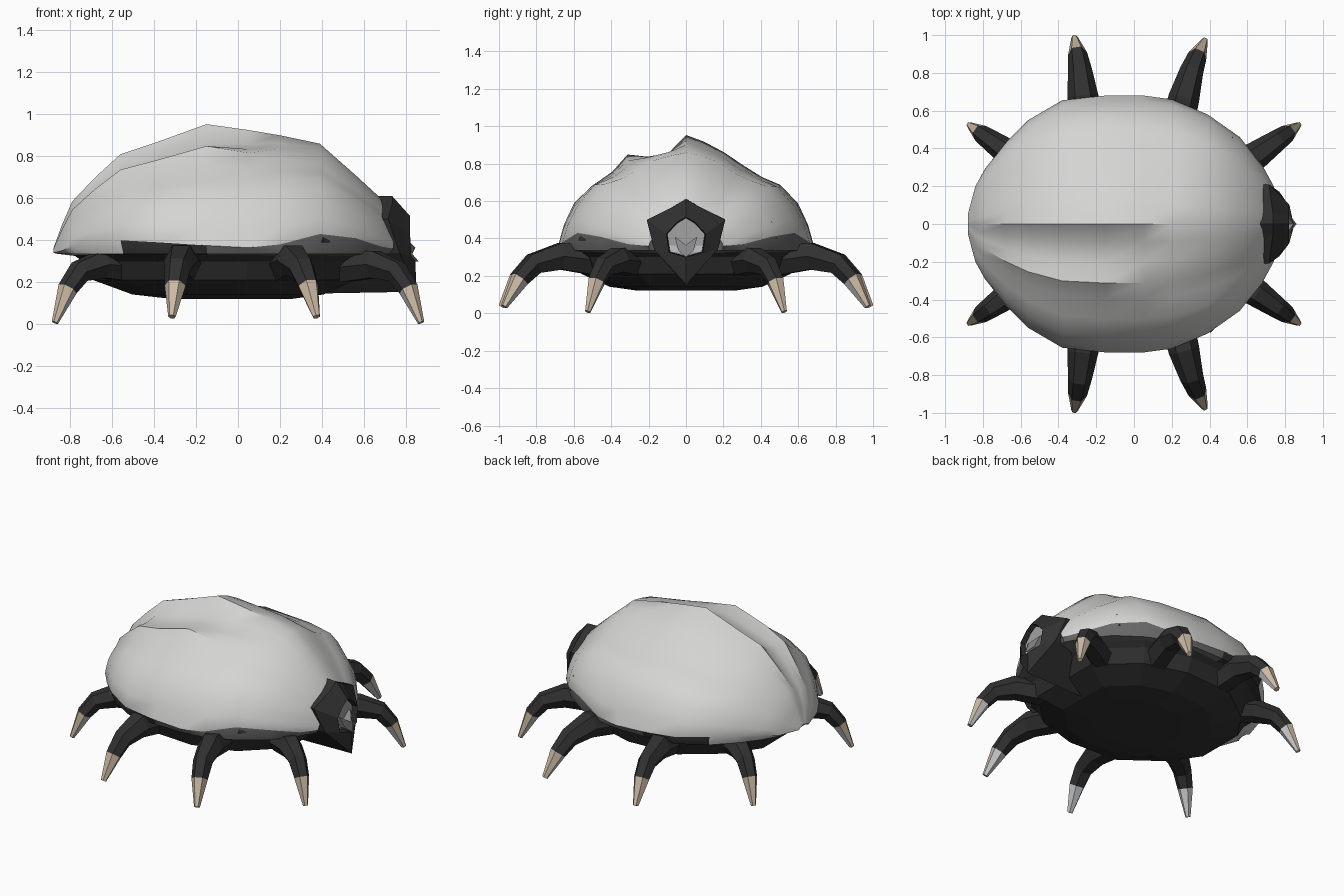
import bpy, bmesh, math
from mathutils import Vector, Matrix

cube = bpy.data.objects.get("Cube")
if cube:
    bpy.data.objects.remove(cube)


def material(name, r, g, b):
    m = bpy.data.materials.new(name)
    m.use_nodes = True
    m.diffuse_color = (r, g, b, 1)
    m.node_tree.nodes["Principled BSDF"].inputs["Base Color"].default_value = (r, g, b, 1)
    return m


SHELL = material("pale_shell", .66, .66, .65)
RIM = material("shadow_grey", .14, .14, .14)
DARK = material("charcoal", .03, .03, .03)
TAN = material("tan_claw", .6, .49, .37)
GREY = material("light_grey", .55, .56, .57)
FACE = material("face_grey", .36, .36, .37)
NOSE = material("mid_grey", .25, .25, .26)


def finish(bm, name, mats, smooth=None):
    bmesh.ops.recalc_face_normals(bm, faces=bm.faces)
    mesh = bpy.data.meshes.new(name)
    bm.to_mesh(mesh)
    bm.free()
    for m in mats:
        mesh.materials.append(m)
    ob = bpy.data.objects.new(name, mesh)
    bpy.context.collection.objects.link(ob)
    if smooth:
        bpy.ops.object.select_all(action="DESELECT")
        ob.select_set(True)
        bpy.context.view_layer.objects.active = ob
        bpy.ops.object.shade_smooth_by_angle(angle=math.radians(smooth))


def loft(bm, rings):
    """Join closed rings of points with quads and cap both ends."""
    loops = [[bm.verts.new(p) for p in ring] for ring in rings]
    n = len(loops[0])
    for a, b in zip(loops, loops[1:]):
        for i in range(n):
            j = (i + 1) % n
            bm.faces.new((a[i], a[j], b[j], b[i]))
    bm.faces.new(loops[0])
    bm.faces.new(loops[-1])


# Shell stations: x, half width, rim height, ridge height
STATIONS = [(-.88, .05, .34, .36), (-.84, .2, .35, .47), (-.79, .29, .37, .585),
            (-.68, .43, .39, .7), (-.56, .55, .4, .81), (-.38, .655, .39, .87),
            (-.15, .68, .375, .953), (.05, .68, .365, .925), (.2, .66, .38, .9),
            (.39, .58, .43, .86), (.56, .46, .41, .71), (.68, .31, .37, .6), (.74, .2, .36, .48)]
# Cross-section: fraction of half width, ridged height, even height
SECTION = [(-1, 0, 0), (-.96, .17, .17), (-.88, .37, .37), (-.74, .53, .61), (-.58, .66, .68),
           (-.46, .82, .78), (-.3, .8, .9), (-.14, .83, .96), (0, 1, 1),
           (.14, .94, .96), (.3, .84, .88), (.45, .72, .74), (.6, .61, .65),
           (.74, .54, .58), (.88, .37, .37), (.96, .17, .17), (1, 0, 0)]


def build_shell():
    bm = bmesh.new()
    rows = []
    for x, w, rim, top in STATIONS:
        even = min(1, max(0, (x + .1) / .4))
        rows.append([bm.verts.new((x, t * w, rim + (top - rim) * (a + (b - a) * even)))
                     for t, a, b in SECTION])
    for a, b in zip(rows, rows[1:]):
        for i in range(len(SECTION) - 1):
            bm.faces.new((a[i], a[i + 1], b[i + 1], b[i]))
    # Turned-under rim: pale at the rear, dark on the flanks, grey at the front
    for scale, z in ((.975, .335), (.85, .32)):
        edges = [e for e in bm.edges if e.is_boundary]
        new = bmesh.ops.extrude_edge_only(bm, edges=edges)["geom"]
        for v in new:
            if isinstance(v, bmesh.types.BMVert):
                v.co = (v.co.x * scale, v.co.y * scale, z)
        for f in new:
            if isinstance(f, bmesh.types.BMFace):
                x = f.calc_center_median().x
                f.material_index = 0 if x < -.6 else 2 if x < -.1 else 1
    finish(bm, "shell", [SHELL, RIM, DARK], 35)


def build_body():
    bm = bmesh.new()
    half = [(x, w) for x, w, _, _ in STATIONS[1::2]]
    outline = half + [(x, -w) for x, w in reversed(half)]
    levels = [(.96, .345), (.88, .3), (.82, .21), (.6, .142), (.38, .121)]
    loft(bm, [[(x * s, y * s, z) for x, y in outline] for s, z in levels])
    finish(bm, "body", [DARK])


# Legs: centre line points with radius
CORNER = [(.5, .28, .27, .08), (.65, .365, .285, .075), (.755, .44, .25, .058),
          (.812, .48, .168, .048), (.872, .525, .008, .016)]
SIDE = [(.22, .48, .28, .09), (.265, .67, .305, .082), (.305, .81, .265, .063),
        (.335, .888, .183, .051), (.374, .972, .036, .018)]
REAR_SIDE = [(x * .4 + .165, y * 1.02 - .005, z, r) for x, y, z, r in SIDE]


def leg_rings(path):
    pts = [Vector(p[:3]) for p in path]
    rings = []
    for i, p in enumerate(pts):
        along = (pts[min(i + 1, len(pts) - 1)] - pts[max(i - 1, 0)]).normalized()
        side = Vector((0, 0, 1)).cross(along).normalized()
        up = along.cross(side)
        r = path[i][3]
        rings.append([p + side * r * math.cos(k * math.pi / 3) + up * r * math.sin(k * math.pi / 3)
                      for k in range(6)])
    return rings


def build_leg(name, path, sx, sy):
    rings = leg_rings([(x * sx, y * sy, z, r) for x, y, z, r in path])
    bm = bmesh.new()
    loft(bm, rings[:4])
    finish(bm, name + "_leg", [DARK])
    bm = bmesh.new()
    loft(bm, rings[3:])
    bmesh.ops.recalc_face_normals(bm, faces=bm.faces)
    outward = Vector((path[4][0] * sx, path[4][1] * sy, 0)).normalized()
    for f in bm.faces:  # inner sides of the claw are grey
        if f.normal.dot(outward) < -.2:
            f.material_index = 1
    finish(bm, name + "_claw", [TAN, GREY])


def mirrored(half):
    """Close a half outline (first and last points on the centre line)."""
    return half + [(x, -y, z) for x, y, z in half[-2:0:-1]]


def build_head():
    outer = mirrored([(.735, 0, .61), (.735, .06, .575), (.715, .21, .5), (.77, .17, .34), (.85, 0, .155)])
    inner = mirrored([(.82, 0, .515), (.82, .05, .485), (.82, .105, .425), (.825, .09, .325), (.845, 0, .3)])
    back = [(.3, y * .9, .36 + (z - .36) * 1.05) for _, y, z in outer]
    pocket = [(.775, y * .95, .4 + (z - .4) * .95) for _, y, z in inner]
    bm = bmesh.new()
    loft(bm, [back, outer, inner, pocket])
    finish(bm, "head_hood", [DARK])
    # Face plate set into the hood
    bm = bmesh.new()
    loft(bm, [[(x + d, y, z) for x, y, z in pocket] for d in (.002, .009)])
    finish(bm, "face", [FACE])
    # Pale cheek plates on the lower corners
    for s, side in ((1, "left"), (-1, "right")):
        bm = bmesh.new()
        loft(bm, [[(x, s * y, z) for y, z in ((.03, .325), (.085, .33), (.09, .365), (.055, .36))]
                  for x in (.785, .792)])
        finish(bm, side + "_cheek", [GREY])
    # Arrow-shaped muzzle
    bm = bmesh.new()
    arrow = mirrored([(.845, 0, .365), (.8, .06, .41), (.83, .04, .335), (.86, 0, .3)])
    loft(bm, [[(.77, y, z) for _, y, z in arrow], arrow])
    finish(bm, "muzzle", [NOSE])


def build_spur(name, x, y, z):
    """Small dark point breaking through the shell above a front leg."""
    bm = bmesh.new()
    bmesh.ops.create_cone(bm, cap_ends=True, segments=4, radius1=.035, radius2=.005, depth=.09,
                          matrix=Matrix.Translation((x, y, z)))
    finish(bm, name, [DARK])


build_shell()
build_body()
for sy, side in ((-1, "right"), (1, "left")):
    build_leg("front_corner_" + side, CORNER, 1, sy)
    build_leg("rear_corner_" + side, CORNER, -1, sy)
    build_leg("front_side_" + side, SIDE, 1, sy)
    build_leg("rear_side_" + side, REAR_SIDE, -1, sy)
build_head()
build_spur("right_spur", .405, -.54, .435)
build_spur("left_spur", .52, .455, .445)
